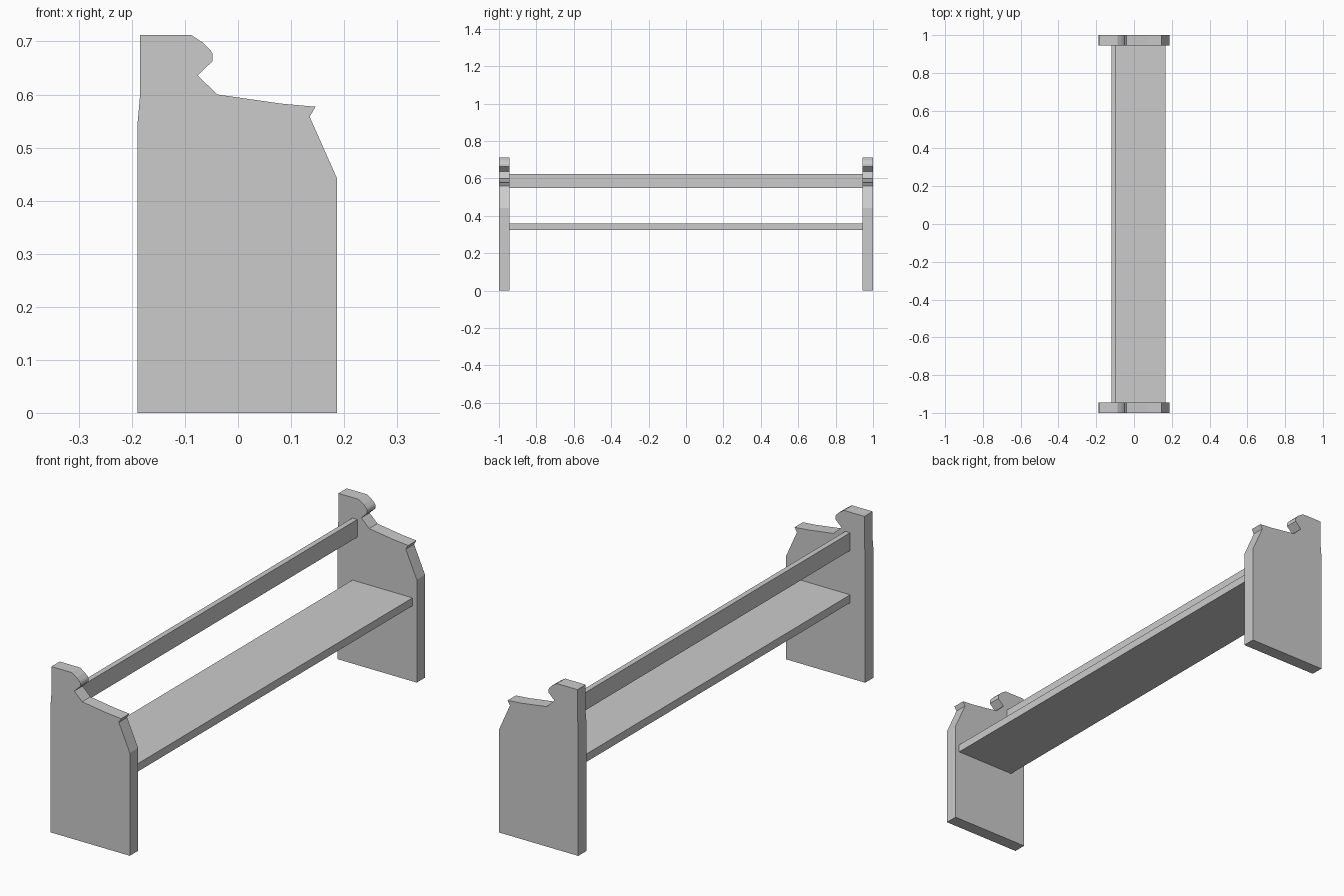
import bpy, bmesh

if "Cube" in bpy.data.objects:
    bpy.data.objects.remove(bpy.data.objects["Cube"])

# Side outline of an end panel (x, z)
PROFILE = [
    (-0.189, 0), (0.187, 0), (0.187, 0.441), (0.135, 0.558), (0.146, 0.577),
    (0.08, 0.583), (-0.039, 0.60), (-0.076, 0.636), (-0.048, 0.663),
    (-0.048, 0.677), (-0.052, 0.684), (-0.065, 0.697), (-0.088, 0.712),
    (-0.185, 0.712), (-0.185, 0.594), (-0.189, 0.549),
]
INNER = 0.944  # inner face of the end panels


def extrude(name, outline, y0, y1):
    """Extrude an x-z outline along y into a closed solid."""
    bm = bmesh.new()
    face = bm.faces.new([bm.verts.new((x, y0, z)) for x, z in outline])
    new = bmesh.ops.extrude_face_region(bm, geom=[face])["geom"]
    moved = [v for v in new if isinstance(v, bmesh.types.BMVert)]
    bmesh.ops.translate(bm, vec=(0, y1 - y0, 0), verts=moved)
    bmesh.ops.recalc_face_normals(bm, faces=bm.faces)
    mesh = bpy.data.meshes.new(name)
    bm.to_mesh(mesh)
    bm.free()
    obj = bpy.data.objects.new(name, mesh)
    bpy.context.collection.objects.link(obj)
    return obj


def board(name, x0, x1, z0, z1):
    """Rectangular board spanning between the end panels."""
    return extrude(name, [(x0, z0), (x1, z0), (x1, z1), (x0, z1)], -INNER, INNER)


# End panels
extrude("front_end_panel", PROFILE, -1, -INNER)
extrude("back_end_panel", PROFILE, INNER, 1)

# Seat plank and backrest rail
board("seat", -0.118, 0.167, 0.324, 0.358)
board("backrest_rail", -0.118, -0.095, 0.548, 0.624)
